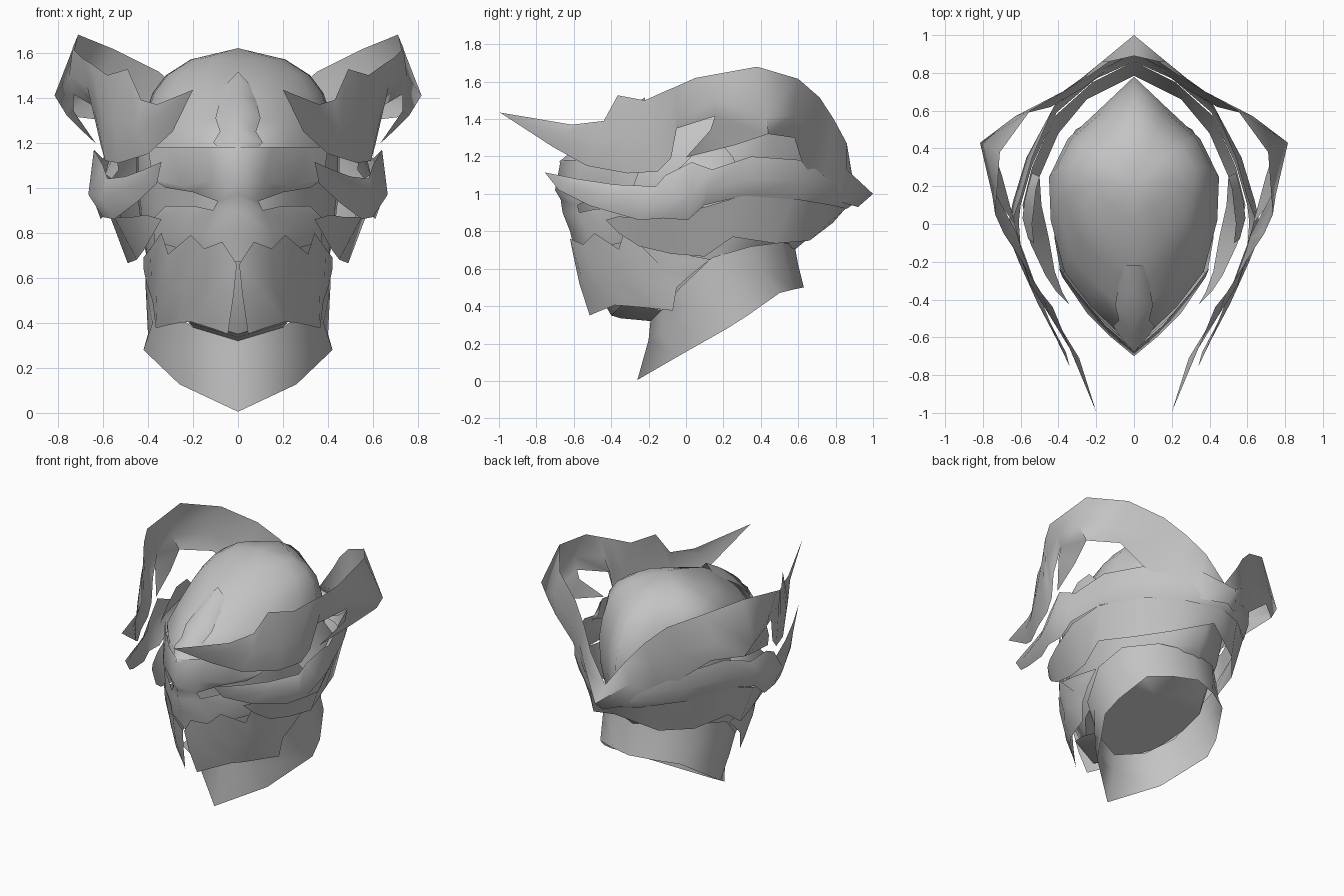
import bpy, bmesh, math
from mathutils import Vector

cube = bpy.data.objects.get("Cube")
if cube:
    bpy.data.objects.remove(cube)

grey = bpy.data.materials.new("plain grey")
grey.use_nodes = True
grey.diffuse_color = (0.55, 0.55, 0.55, 1)
grey.node_tree.nodes["Principled BSDF"].inputs["Base Color"].default_value = grey.diffuse_color


def loft(name, rows, holes=(), extra=(), angle=60):
    """Skin a grid of points on the +x half, then mirror it."""
    bm = bmesh.new()
    grid = [[bm.verts.new(p) for p in row] for row in rows]
    for i in range(len(grid) - 1):
        for j in range(len(grid[i]) - 1):
            if (i, j) not in holes:
                a, b = grid[i], grid[i + 1]
                bm.faces.new((a[j], a[j + 1], b[j + 1], b[j]))
    for points in extra:
        bm.faces.new([bm.verts.new(p) for p in points])
    bmesh.ops.remove_doubles(bm, verts=bm.verts, dist=0.0005)
    bmesh.ops.recalc_face_normals(bm, faces=bm.faces)
    # Make the surface face away from the head's centre
    middle = Vector((0, 0, 0.95))
    if sum(f.normal.dot(f.calc_center_median() - middle) * f.calc_area() for f in bm.faces) < 0:
        bmesh.ops.reverse_faces(bm, faces=bm.faces)
    mesh = bpy.data.meshes.new(name)
    bm.to_mesh(mesh)
    bm.free()
    mesh.materials.append(grey)
    obj = bpy.data.objects.new(name, mesh)
    bpy.context.collection.objects.link(obj)
    mirror = obj.modifiers.new("mirror", 'MIRROR')
    mirror.use_axis[0] = True
    mirror.merge_threshold = 0.001
    bpy.ops.object.select_all(action='DESELECT')
    bpy.context.view_layer.objects.active = obj
    obj.select_set(True)
    bpy.ops.object.shade_smooth_by_angle(angle=math.radians(angle))


# Egg-shaped skull, closed underneath: front z, back z, front y, back y, half width
egg = [(0, 0), (.5, .15), (.82, .28), (.98, .47), (1, .63), (.78, .77), (.37, .89), (0, 1)]
rings = [(.35, .70, -.40, .58, 0), (.35, .70, -.40, .58, .36), (.65, .75, -.57, .64, .41),
         (.80, .84, -.58, .71, .43), (1.0, 1.0, -.64, .77, .45), (1.18, 1.18, -.655, .78, .45),
         (1.30, 1.30, -.50, .74, .42), (1.42, 1.42, -.33, .67, .38), (1.50, 1.50, -.18, .58, .32),
         (1.57, 1.57, .02, .46, .21), (1.62, 1.62, .2, .2, 0)]
loft("skull", [[(w * ex, yf + (yb - yf) * t, zf + (zb - zf) * t) for ex, t in egg]
               for zf, zb, yf, yb, w in rings])

# Shallow underside between the chin and the throat
loft("chin_underside", [
    [(0, -.40, .35), (0, -.35, .335), (0, -.19, .32)],
    [(.20, -.34, .41), (.22, -.25, .40), (.20, -.13, .38)]])

# Raised forehead crest
loft("forehead_crest", [
    [(0, -.22, 1.515), (.07, -.22, 1.44)],
    [(0, -.38, 1.42), (.08, -.31, 1.39)],
    [(0, -.52, 1.32), (.10, -.43, 1.31)],
    [(0, -.59, 1.26), (.08, -.51, 1.25)],
    [(0, -.62, 1.22), (.11, -.54, 1.20)],
    [(0, -.68, 1.17), (.08, -.59, 1.17)]])

# Face mask with open eye slots
loft("face_mask", [
    [(0, -.67, 1.18), (.15, -.54, 1.18), (.31, -.35, 1.18), (.40, -.23, 1.18)],
    [(0, -.70, 1.02), (.12, -.60, 1.03), (.25, -.47, 1.01), (.38, -.28, 1.04)],
    [(0, -.67, .97), (.09, -.58, .94), (.20, -.48, .98), (.32, -.36, 1.0)],
    [(0, -.66, .90), (.11, -.57, .90), (.20, -.48, .92), (.32, -.35, .92)],
    [(0, -.62, .80), (.15, -.53, .80), (.25, -.44, .82), (.38, -.27, .86)],
    [(0, -.59, .67), (.15, -.51, .71), (.22, -.43, .72), (.37, -.25, .76)]],
    holes=((2, 1), (2, 2)))

# Jaw guard, split at the centre, with a jagged top
loft("jaw_guard", [
    [(.005, -.60, .66), (.02, -.57, .52), (.045, -.515, .35)],
    [(.07, -.62, .76), (.09, -.56, .56), (.10, -.47, .37)],
    [(.15, -.55, .73), (.16, -.49, .56), (.21, -.38, .405)],
    [(.21, -.49, .79), (.23, -.41, .56), (.26, -.31, .40)],
    [(.31, -.36, .705), (.31, -.31, .55), (.31, -.20, .39)],
    [(.34, -.33, .80), (.36, -.22, .55), (.365, -.07, .376)],
    [(.39, -.25, .73), (.385, -.12, .60), (.38, -.05, .50)],
    [(.42, -.08, .69), (.42, .0, .64), (.405, .03, .57)],
    [(.42, .13, .65), (.42, .13, .65), (.42, .13, .65)]])

# Flared open neck tube with a slanted rim
loft("neck", [
    [(0, -.19, .32), (0, -.20, .22), (0, -.26, .005)],
    [(.20, -.13, .38), (.22, -.12, .27), (.26, -.05, .127)],
    [(.36, -.03, .50), (.38, .06, .40), (.42, .22, .28)],
    [(.41, .14, .66), (.41, .22, .55), (.40, .33, .35)],
    [(.39, .35, .72), (.36, .40, .60), (.31, .50, .47)],
    [(.22, .51, .74), (.20, .54, .62), (.16, .58, .49)],
    [(0, .58, .73), (0, .60, .62), (0, .63, .50)]])

# Upper band sweeping from the back seam to the forward horn tip, with a side barb
loft("upper_horn_band", [
    [(0, .89, 1.09), (0, 1.0, 1.0), (0, .92, .93)],
    [(.13, .86, 1.27), (.17, .86, 1.13), (.15, .81, .96)],
    [(.23, .79, 1.40), (.28, .77, 1.24), (.27, .72, 1.03)],
    [(.35, .715, 1.515), (.42, .67, 1.33), (.44, .62, 1.17)],
    [(.55, .60, 1.615), (.63, .57, 1.42), (.60, .58, 1.30)],
    [(.71, .38, 1.68), (.815, .43, 1.41), (.76, .44, 1.32)],
    [(.735, .05, 1.62), (.75, .15, 1.50), (.73, .155, 1.415)],
    [(.69, -.05, 1.575), (.67, -.05, 1.45), (.62, -.05, 1.35)],
    [(.65, -.11, 1.55), (.64, -.10, 1.35), (.61, -.08, 1.19)],
    [(.58, -.22, 1.50), (.60, -.18, 1.30), (.59, -.15, 1.12)],
    [(.49, -.365, 1.527), (.55, -.32, 1.30), (.53, -.31, 1.11)],
    [(.43, -.44, 1.39), (.45, -.48, 1.27), (.40, -.53, 1.15)],
    [(.36, -.61, 1.37), (.34, -.66, 1.32), (.29, -.71, 1.25)],
    [(.20, -.995, 1.435)] * 3],
    extra=[[(.76, .44, 1.32), (.73, .155, 1.415), (.73, .13, 1.34), (.70, .26, 1.26)],
           [(.73, .13, 1.34), (.70, .26, 1.26), (.63, 0, 1.195)]])

# Middle band ending beside the brow
loft("middle_band", [
    [(0, .91, .98), (0, .90, .95), (0, .86, .92)],
    [(.20, .80, 1.05), (.21, .79, .99), (.20, .77, .94)],
    [(.42, .63, 1.18), (.43, .61, 1.07), (.41, .59, .97)],
    [(.54, .35, 1.20), (.57, .35, 1.08), (.54, .31, .99)],
    [(.60, .14, 1.13), (.64, .12, 1.03), (.60, .10, .94)],
    [(.64, .03, 1.17), (.66, .03, 1.0), (.61, .01, .86)],
    [(.60, -.11, 1.10), (.665, -.06, .97), (.60, -.12, .87)],
    [(.58, -.16, 1.04), (.61, -.20, .95), (.55, -.25, .86)],
    [(.50, -.38, 1.05), (.51, -.42, .99), (.45, -.51, .935)],
    [(.42, -.58, 1.08), (.41, -.61, 1.05), (.36, -.68, 1.02)],
    [(.34, -.755, 1.115)] * 3])

# Lower band with a ragged bottom edge
loft("lower_band", [
    [(0, .86, .93), (0, .785, .845)],
    [(.22, .75, .96), (.25, .66, .75)],
    [(.42, .57, .98), (.40, .48, .735)],
    [(.54, .30, .99), (.50, .25, .77)],
    [(.59, .10, .93), (.49, .10, .665)],
    [(.55, -.10, .87), (.45, -.08, .68)],
    [(.47, -.27, .87), (.42, -.25, .72)],
    [(.41, -.36, .88), (.38, -.36, .79)],
    [(.34, -.43, .86), (.34, -.43, .86)]])

# Small ragged temple plates between the bands
loft("temple_plate", [
    [(.53, -.10, 1.08), (.56, -.08, 1.04)],
    [(.54, .0, 1.17), (.59, .03, 1.06)],
    [(.53, .08, 1.26), (.58, .12, 1.10)],
    [(.52, .18, 1.28), (.56, .20, 1.14)],
    [(.50, .25, 1.20), (.54, .27, 1.15)]])
